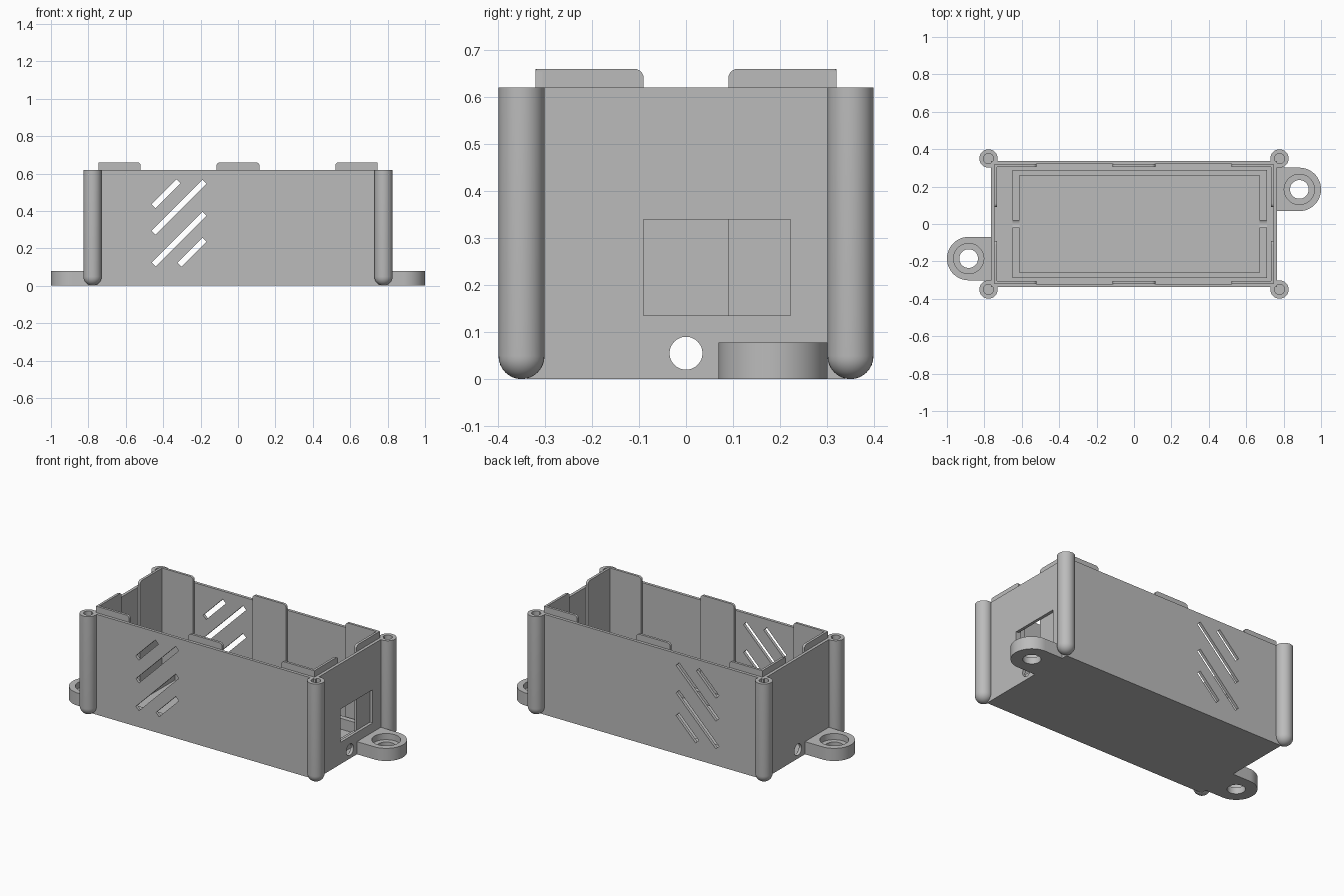
import bpy, bmesh
from math import pi, sin, cos, radians
from mathutils import Matrix, Vector

if "Cube" in bpy.data.objects:
    bpy.data.objects.remove(bpy.data.objects["Cube"])

grey = bpy.data.materials.new("plain_grey")
grey.use_nodes = True
grey.diffuse_color = (0.5, 0.5, 0.5, 1)
grey.node_tree.nodes["Principled BSDF"].inputs["Base Color"].default_value = (0.5, 0.5, 0.5, 1)

# Shared dimensions
HX, HY, TOP = 0.765, 0.338, 0.62      # outer half sizes and wall height
WALL, FLOOR = 0.018, 0.018
IX, IY = HX - WALL, HY - WALL         # inner half sizes
HOLE_Z, HOLE_R = 0.055, 0.035


def finish(name, bm):
    bmesh.ops.recalc_face_normals(bm, faces=bm.faces)
    mesh = bpy.data.meshes.new(name)
    bm.to_mesh(mesh)
    bm.free()
    mesh.materials.append(grey)
    ob = bpy.data.objects.new(name, mesh)
    bpy.context.collection.objects.link(ob)
    return ob


def activate(ob):
    bpy.ops.object.select_all(action='DESELECT')
    ob.select_set(True)
    bpy.context.view_layer.objects.active = ob


def smooth(ob):
    activate(ob)
    bpy.ops.object.shade_smooth_by_angle(angle=radians(35))


def box(name, lo, hi, tilt=0):
    """Box between two corners, optionally tilted about y at its centre."""
    lo, hi = Vector(lo), Vector(hi)
    bm = bmesh.new()
    bmesh.ops.create_cube(bm, size=1, matrix=Matrix.Translation((lo + hi) / 2)
                          @ Matrix.Rotation(tilt, 4, 'Y')
                          @ Matrix.Diagonal((*(hi - lo), 1)))
    return finish(name, bm)


def rod(name, centre, radius, depth, axis='Z'):
    turn = Matrix.Rotation(pi / 2, 4, 'Y') if axis == 'X' else Matrix()
    bm = bmesh.new()
    bmesh.ops.create_cone(bm, cap_ends=True, segments=48, radius1=radius, radius2=radius,
                          depth=depth, matrix=Matrix.Translation(centre) @ turn)
    return finish(name, bm)


def prism(name, outline, offset):
    """Extrude a planar outline by an offset vector."""
    bm = bmesh.new()
    face = bm.faces.new([bm.verts.new(p) for p in outline])
    new = bmesh.ops.extrude_face_region(bm, geom=[face])["geom"]
    bmesh.ops.translate(bm, vec=offset, verts=[v for v in new if isinstance(v, bmesh.types.BMVert)])
    return finish(name, bm)


def cut(ob, cutters):
    for c in cutters:
        c.hide_render = True
        activate(ob)
        mod = ob.modifiers.new("cut", 'BOOLEAN')
        mod.operation, mod.solver, mod.object = 'DIFFERENCE', 'EXACT', c
        bpy.ops.object.modifier_apply(modifier=mod.name)
        bpy.data.objects.remove(c)


def cable_hole():
    return rod("cable_cutter", (0, 0, HOLE_Z), HOLE_R, 2, 'X')


# Open case with end window, cable holes and slanted vents through both long walls
case = box("case", (-HX, -HY, 0), (HX, HY, TOP))
cutters = [box("inside_cutter", (-IX, -IY, FLOOR), (IX, IY, 1)),
           box("window_cutter", (0.7, -0.09, 0.135), (0.8, 0.222, 0.34)),
           cable_hole()]
for x, z, length in [(-0.385, 0.492, 0.19), (-0.315, 0.42, 0.385),
                     (-0.315, 0.249, 0.385), (-0.246, 0.179, 0.19)]:
    cutters.append(box("vent_cutter", (x - length / 2, -1, z - 0.015),
                       (x + length / 2, 1, z + 0.015), -pi / 4))
cut(case, cutters)
smooth(case)

# Low support frame on the floor, notched by the cable hole
frame = box("support_frame", (-0.65, -0.29, FLOOR - 0.005), (0.71, 0.29, 0.085))
cut(frame, [box("frame_cutter", (-0.612, -0.258, -0.1), (0.672, 0.258, 0.2)), cable_hole()])
smooth(frame)


# Lid tabs lining the walls, with rounded upper corners
def tab(name, a, b, place, offset, ra=0.02, rb=0.02):
    top, outline = 0.66, [(a, FLOOR), (b, FLOOR)]
    for i in range(7):
        t = i * pi / 12
        outline.append((b - rb + rb * cos(t), top - rb + rb * sin(t)))
    for i in range(7):
        t = pi / 2 + i * pi / 12
        outline.append((a + ra + ra * cos(t), top - ra + ra * sin(t)))
    smooth(prism(name, [place(u, z) for u, z in outline], offset))


TAB = 0.015
for sy, side in ((-1, "front"), (1, "back")):
    def on_long(u, z, sy=sy):
        return (u, sy * IY, z)
    inward = (0, -sy * TAB, 0)
    tab(side + "_middle_tab", -0.115, 0.115, on_long, inward)
    tab(side + "_right_tab", -IX, -0.52, on_long, inward, ra=0.006)
    tab(side + "_left_tab", 0.52, IX, on_long, inward, rb=0.006)
for sx, side in ((-1, "right"), (1, "left")):
    def on_end(u, z, sx=sx):
        return (sx * IX, u, z)
    inward = (-sx * TAB, 0, 0)
    tab(side + "_end_front_tab", -IY, -0.09, on_end, inward, ra=0.006)
    tab(side + "_end_back_tab", 0.09, IY, on_end, inward, rb=0.006)


# Corner screw posts: lathed, domed at the foot, bored from the top
def post(name, x, y, r=0.049, bore=0.027):
    profile = [(r * sin(i * pi / 16), r - r * cos(i * pi / 16)) for i in range(9)]
    profile += [(r, TOP), (bore, TOP), (bore, 0.2), (0, 0.2)]
    bm = bmesh.new()
    vs = [bm.verts.new((x + a, y, z)) for a, z in profile]
    edges = [bm.edges.new(pair) for pair in zip(vs, vs[1:])]
    bmesh.ops.spin(bm, geom=vs + edges, cent=(x, y, 0), axis=(0, 0, 1),
                   angle=2 * pi, steps=32, use_duplicate=False)
    bmesh.ops.remove_doubles(bm, verts=bm.verts, dist=0.0005)
    smooth(finish(name, bm))


for sx, xn in ((-1, "right"), (1, "left")):
    for sy, yn in ((-1, "front"), (1, "back")):
        post(f"{yn}_{xn}_post", sx * 0.778, sy * 0.35)

# Mounting lugs with a counterbored screw hole, at opposite corners
for s, side in ((-1, "right"), (1, "left")):
    cx, cy, r = s * 0.884, s * 0.185, 0.116
    outline = [(s * (HX - 0.005), cy - s * r, 0)]
    for i in range(33):
        t = -pi / 2 + i * pi / 32
        outline.append((cx + s * r * cos(t), cy + s * r * sin(t), 0))
    outline.append((s * (HX - 0.005), cy + s * r, 0))
    lug = prism(side + "_mounting_lug", outline, (0, 0, 0.078))
    cut(lug, [rod("screw_cutter", (cx, cy, 0), 0.05, 0.5),
              rod("counterbore_cutter", (cx, cy, 0.14), 0.081, 0.2)])
    smooth(lug)
